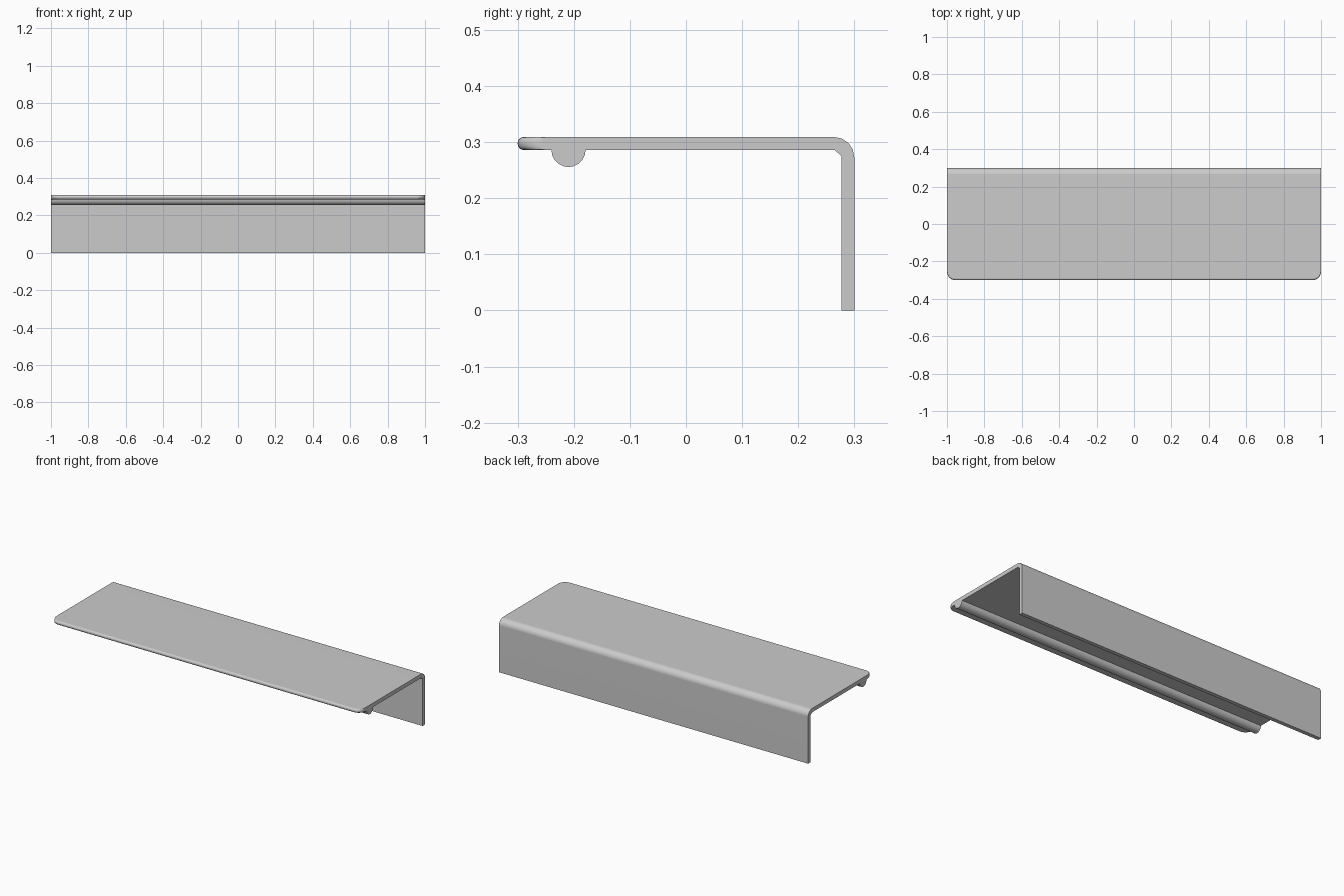
import bpy, bmesh
from math import sin, cos, pi, radians

if "Cube" in bpy.data.objects:
    bpy.data.objects.remove(bpy.data.objects["Cube"])

T = 0.023            # sheet thickness
TOP = 0.309          # top surface height
BACK = 0.30          # outer face of the back wall
HALF = 1.0           # half length
CORNER = 0.045       # plan radius of the front corners


def arc(cy, cz, r, a0, a1, n):
    """Points on an arc in the y-z plane, angles in degrees."""
    return [(cy + r * cos(radians(a0 + (a1 - a0) * i / n)),
             cz + r * sin(radians(a0 + (a1 - a0) * i / n))) for i in range(n + 1)]


def profile(shift):
    """Side profile; shift moves only the rounded front lip backwards."""
    r = T / 2 - 0.001
    lip = arc(-0.30 + r, TOP - r, r, 90, 180, 4)
    lip += arc(-0.30 + r, TOP - T + r, r, 180, 270, 4)
    pts = [(y + shift, z) for y, z in lip]
    # finger bead under the front edge
    pts += arc(-0.2095, TOP - T, 0.0305, 180, 360, 10)
    # inner bend, back wall, outer bend
    pts += [(0.265, TOP - T), (BACK - T, 0.275), (BACK - T, 0), (BACK, 0)]
    pts += arc(BACK - 0.036, TOP - 0.036, 0.036, 0, 90, 4)
    return pts


# Cross-sections along x: the lip follows a quarter circle at each end
steps = 8
quarter = [(HALF - CORNER * (1 - sin(a)), CORNER * (1 - cos(a)))
           for a in (pi / 2 * i / steps for i in range(steps + 1))]
stations = [(-x, s) for x, s in reversed(quarter)] + quarter

# Loft the sections and cap both ends
bm = bmesh.new()
rings = [[bm.verts.new((x, y, z)) for y, z in profile(s)] for x, s in stations]
for a, b in zip(rings, rings[1:]):
    n = len(a)
    for i in range(n):
        j = (i + 1) % n
        bm.faces.new((a[i], a[j], b[j], b[i]))
bm.faces.new(rings[0])
bm.faces.new(rings[-1])
bmesh.ops.recalc_face_normals(bm, faces=bm.faces)

mesh = bpy.data.meshes.new("edge_pull_handle")
bm.to_mesh(mesh)
bm.free()
handle = bpy.data.objects.new("edge_pull_handle", mesh)
bpy.context.collection.objects.link(handle)

# Smooth bends, crisp end faces
bpy.context.view_layer.objects.active = handle
handle.select_set(True)
bpy.ops.object.shade_smooth_by_angle(angle=radians(35))
weighted = handle.modifiers.new("weighted_normals", 'WEIGHTED_NORMAL')
weighted.keep_sharp = True
